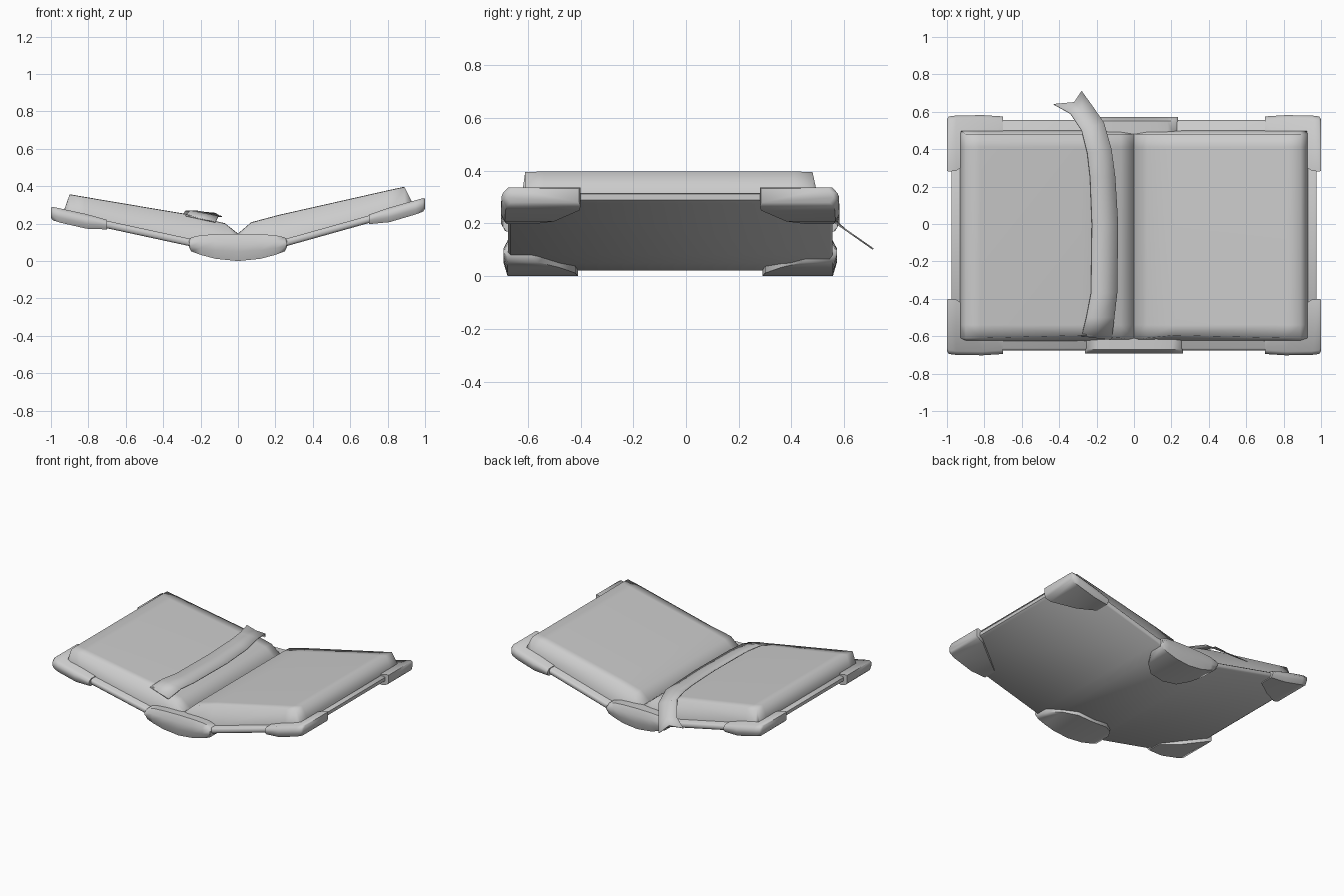
import bpy
import bmesh
import math

cube = bpy.data.objects.get("Cube")
if cube:
    bpy.data.objects.remove(cube, do_unlink=True)

# One plain grey for the whole book
grey = bpy.data.materials.new("plain grey")
grey.use_nodes = True
grey.diffuse_color = (0.6, 0.6, 0.6, 1)
grey.node_tree.nodes["Principled BSDF"].inputs["Base Color"].default_value = (0.6, 0.6, 0.6, 1)

MID_Y = -0.06
RISE = {1: 0.28, -1: 0.216}   # slope of each cover board


def loft(name, rings, angle=50, closed=True):
    """Skin a list of equal point rings; closed rings get end caps."""
    bm = bmesh.new()
    rows = [[bm.verts.new(p) for p in ring] for ring in rings]
    n = len(rows[0])
    for a, b in zip(rows, rows[1:]):
        for i in range(n if closed else n - 1):
            j = (i + 1) % n
            bm.faces.new((a[i], a[j], b[j], b[i]))
    if closed:
        bm.faces.new(rows[0])
        bm.faces.new(rows[-1])
    bmesh.ops.recalc_face_normals(bm, faces=bm.faces)
    mesh = bpy.data.meshes.new(name)
    bm.to_mesh(mesh)
    bm.free()
    for poly in mesh.polygons:
        poly.use_smooth = True
    mesh.set_sharp_from_angle(angle=math.radians(angle))
    mesh.materials.append(grey)
    obj = bpy.data.objects.new(name, mesh)
    bpy.context.collection.objects.link(obj)
    return obj


def board(side, x):
    """Underside height of a cover board at distance x from the spine."""
    return 0.08 + RISE[side] * (x - 0.26)


def fitting_ring(x, end, outer, inner, low, high):
    """Rounded cross-section of a metal fitting, from cover edge inward."""
    h = high - low
    pts = [(outer - 0.015, low), (outer, low + 0.35 * h), (outer, low + 0.7 * h),
           (outer - 0.02, high), (inner, high), (inner, low)]
    return [(x, MID_Y + end * d, z) for d, z in pts]


# Cover: spine strip and two tilted boards in one piece
sections = []
for side in (-1, 1):
    half = [(0.2, 0.05, 0.115), (0.26, 0.08, 0.12)]
    for x in (0.96, 0.975):
        inset = 0.008 if x > 0.97 else 0
        half.append((x, board(side, x) + inset, board(side, x) + 0.04 - inset))
    sections += [(side * x, lo, hi) for x, lo, hi in half]
sections.append((0, 0.022, 0.11))
cover = []
for x, lo, hi in sorted(sections):
    cover.append([(x, MID_Y + d, z) for d, z in (
        (-0.605, lo), (-0.615, lo + 0.01), (-0.615, hi - 0.01), (-0.605, hi),
        (0.605, hi), (0.615, hi - 0.01), (0.615, lo + 0.01), (0.605, lo))])
loft("cover", cover)

# Page blocks: top profile dips into the gutter at the spine
pages = {
    -1: [(0, 0.145), (0.07, 0.2), (0.28, 0.25), (0.82, 0.341), (0.9, 0.355), (0.93, 0.27)],
    1: [(0, 0.145), (0.07, 0.205), (0.22, 0.245), (0.81, 0.378), (0.89, 0.395), (0.93, 0.315)],
}
for side, label in ((1, "left"), (-1, "right")):
    rings = []
    for x, top in pages[side]:
        low = board(side, x) + 0.035 if x > 0.26 else 0.1
        front = -0.595 if 0.2 < x < 0.3 else -0.61
        rings.append([(side * x, y, z) for y, z in (
            (-0.625, low), (front, top), (-0.54, top + 0.002),
            (0.41, top + 0.002), (0.48, top), (0.5, low))])
    loft(label + "_pages", rings, 85)

# Corner fittings: cut diagonally on the inner side
for side, label in ((1, "left"), (-1, "right")):
    for end, place in ((-1, "front"), (1, "back")):
        rings = []
        for x, outer, inner, drop, lift in (
                (0.7, 0.635, 0.52, 0.006, 0.005), (0.81, 0.642, 0.44, 0.026, 0.012),
                (0.95, 0.64, 0.345, 0.024, 0.012), (0.99, 0.635, 0.34, 0.02, 0.012),
                (1.0, 0.62, 0.345, 0.008, 0.006)):
            z = board(side, x)
            rings.append(fitting_ring(side * x, end, outer, inner, z - drop, z + 0.04 + lift))
        loft(place + "_" + label + "_corner", rings)

# Spine caps at both ends of the spine
for end, place, width in ((-1, "front", 1.0), (1, "back", 0.9)):
    half = [(0.12, 0.012, 0.143, 0.36), (0.2, 0.033, 0.138, 0.42),
            (0.25, 0.052, 0.126, 0.5), (0.262, 0.075, 0.11, 0.53)]
    stations = [(0, 0, 0.145, 0.35)]
    stations += [(s * x * width, lo, hi, d) for s in (-1, 1) for x, lo, hi, d in half]
    rings = [fitting_ring(x, end, 0.632, d, lo, hi) for x, lo, hi, d in sorted(stations)]
    loft(place + "_spine_cap", rings)


# Ribbon bookmark lying on the pages and hanging over the back edge
def ribbon_height(y, lower):
    if y > 0.5:
        return 0.25 - 0.7 * (y - 0.5)
    if y < -0.5:
        return 0.268 - lower - 0.25 * (-0.5 - y)
    return 0.268 - lower * min(1, (0.55 - y) * 3)


edges = [((-0.28, -0.6), (-0.12, -0.62)), ((-0.255, -0.5), (-0.105, -0.5)),
         ((-0.23, -0.37), (-0.09, -0.37)), ((-0.225, 0), (-0.085, 0)),
         ((-0.235, 0.25), (-0.1, 0.25)), ((-0.25, 0.38), (-0.12, 0.4)),
         ((-0.28, 0.5), (-0.16, 0.54)), ((-0.34, 0.59), (-0.215, 0.62)),
         ((-0.43, 0.64), (-0.28, 0.71))]
rows = []
for i, (l, r) in enumerate(edges):
    mid = ((l[0] + r[0]) / 2, (l[1] + r[1]) / 2)
    if i == len(edges) - 1:
        mid = (-0.32, 0.65)   # swallowtail notch
    rows.append([(p[0], p[1], ribbon_height(p[1], 0.015 * k))
                 for k, p in enumerate((l, mid, r))])
ribbon = loft("ribbon_bookmark", rows, 60, closed=False)
solid = ribbon.modifiers.new("thickness", "SOLIDIFY")
solid.thickness = 0.006
solid.offset = 0
